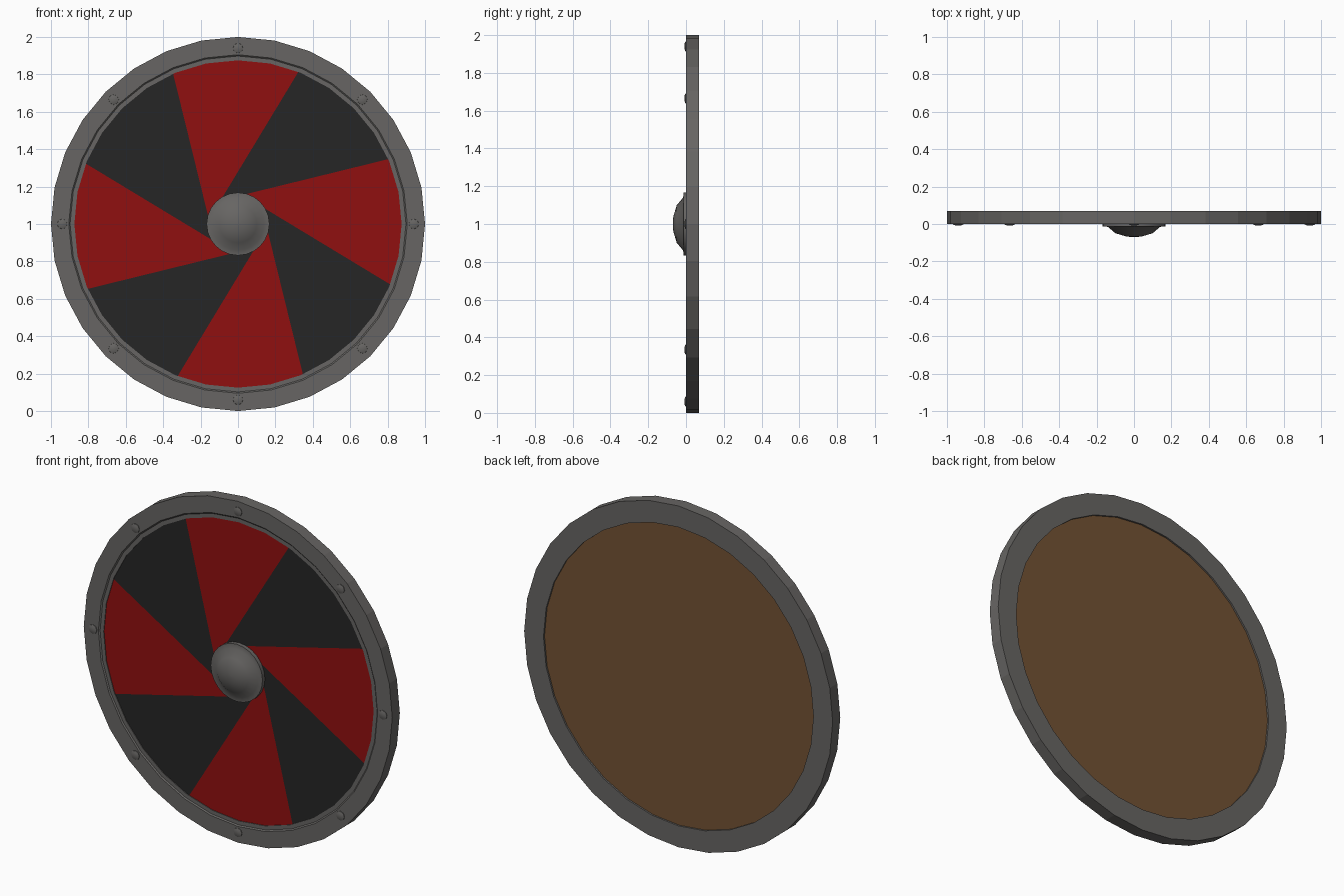
import bpy, bmesh, math

if "Cube" in bpy.data.objects:
    bpy.data.objects.remove(bpy.data.objects["Cube"])

def material(name, rgb):
    m = bpy.data.materials.new(name)
    m.diffuse_color = (*rgb, 1)
    m.use_nodes = True
    m.node_tree.nodes["Principled BSDF"].inputs["Base Color"].default_value = m.diffuse_color
    return m

METAL = material("grey metal", (0.135, 0.13, 0.125))
RED = material("red paint", (0.28, 0.005, 0.005))
BLACK = material("black paint", (0.019, 0.019, 0.019))
WOOD = material("brown wood", (0.17, 0.085, 0.033))

def polar(r, a, y, cx=0, cz=1):
    return (cx + r * math.cos(a), y, cz + r * math.sin(a))

def finish(bm, name, mats, smooth=False):
    bmesh.ops.recalc_face_normals(bm, faces=bm.faces[:])
    me = bpy.data.meshes.new(name)
    bm.to_mesh(me)
    bm.free()
    for m in mats:
        me.materials.append(m)
    ob = bpy.data.objects.new(name, me)
    bpy.context.collection.objects.link(ob)
    if smooth:
        bpy.ops.object.select_all(action='DESELECT')
        ob.select_set(True)
        bpy.context.view_layer.objects.active = ob
        bpy.ops.object.shade_smooth_by_angle(angle=math.radians(40))
    return ob

def lathe(name, profile, sides, mat, cx=0, cz=1, ring=False, smooth=False):
    """Spin (radius, y) points around an axis along y; a ring is a closed loop."""
    bm = bmesh.new()
    loops = [[bm.verts.new(polar(r, math.tau * i / sides, y, cx, cz)) for i in range(sides)]
             for r, y in profile]
    pairs = list(zip(loops, loops[1:]))
    if ring:
        pairs.append((loops[-1], loops[0]))
    else:
        bm.faces.new(loops[0])
        bm.faces.new(loops[-1])
    for a, b in pairs:
        for i in range(sides):
            j = (i + 1) % sides
            bm.faces.new((a[i], a[j], b[j], b[i]))
    return finish(bm, name, [mat], smooth)

# Metal rim with a small step on its inner front edge
lathe("rim", [(0.875, 0.07), (0.875, 0.006), (0.898, 0.006), (0.905, 0.0),
              (1.0, 0.0), (1.0, 0.07)], 32, METAL, ring=True)

# Board: swirl of painted wedges in front, wood behind
R, HUB, TANGENT = 0.96, 0.15, 0.145
FRONT, BACK = 0.01, 0.06
twist = math.acos(TANGENT / R) - math.acos(TANGENT / HUB)
bm = bmesh.new()
step = math.tau / 32
outer = [bm.verts.new(polar(R, i * step, FRONT)) for i in range(32)]
rear = [bm.verts.new(polar(R, i * step, BACK)) for i in range(32)]
hub = [bm.verts.new(polar(HUB, (4 * k + 2) * step + twist, FRONT)) for k in range(8)]
for k in range(8):
    arc = [outer[(4 * k + 2 + i) % 32] for i in range(5)]
    f = bm.faces.new(arc + [hub[(k + 1) % 8], hub[k]])
    f.material_index = 1 if k % 2 else 2
for f in (bm.faces.new(hub), bm.faces.new(rear)):
    f.material_index = 0
for i in range(32):
    j = (i + 1) % 32
    bm.faces.new((outer[i], outer[j], rear[j], rear[i]))
finish(bm, "board", [WOOD, RED, BLACK])

# Domed centre boss on a flange
lathe("boss", [(0.168, 0.012), (0.168, -0.013), (0.14, -0.015), (0.1, -0.049),
               (0.04, -0.067), (0.006, -0.07)], 24, METAL, smooth=True)

# Eight rivets around the rim
for k in range(8):
    x, _, z = polar(0.94, k * math.tau / 8, 0)
    lathe(f"rivet_{k + 1}", [(0.028, 0.002), (0.027, -0.003), (0.016, -0.007), (0.003, -0.008)],
          8, METAL, x, z, smooth=True)
